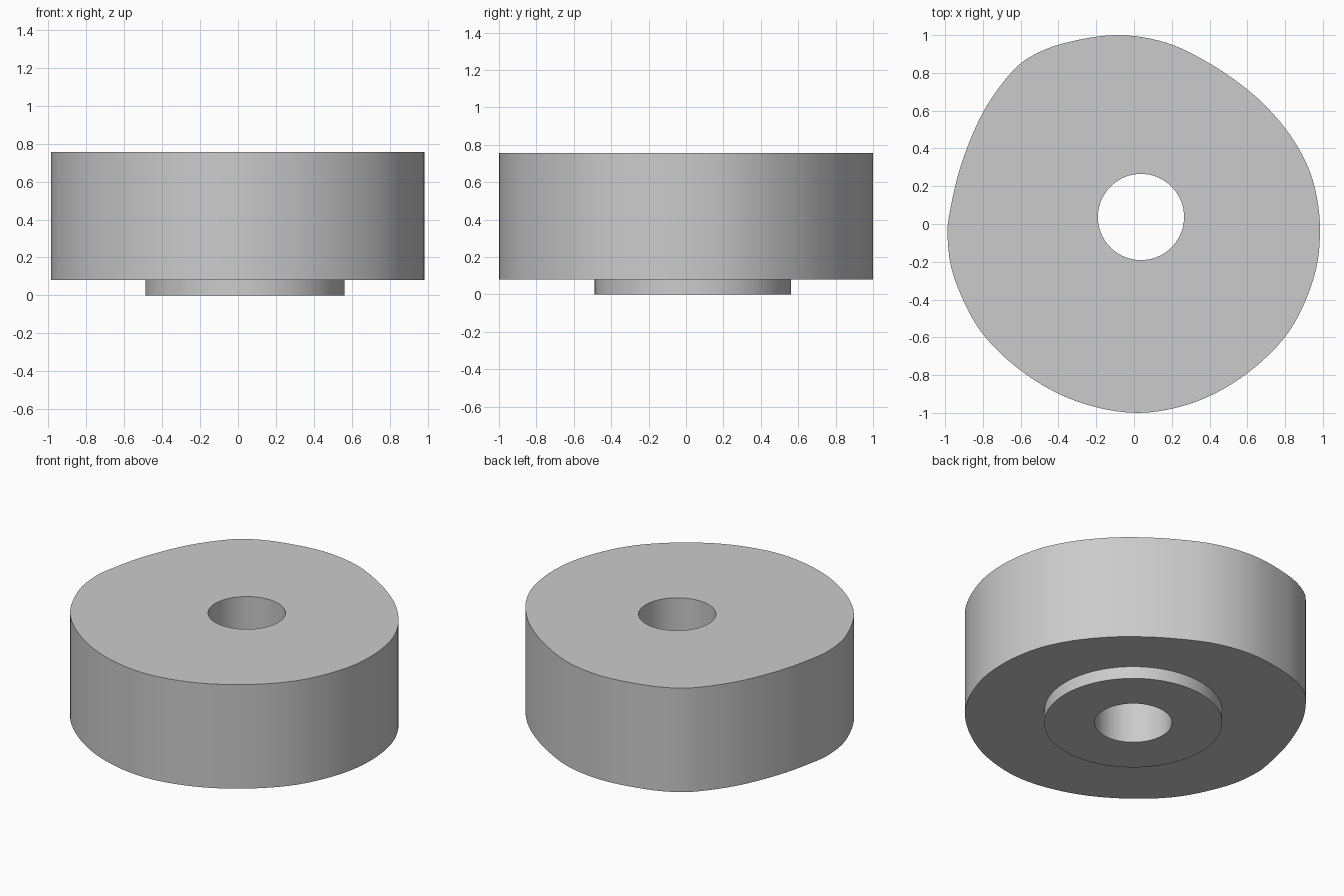
import bpy
import bmesh
import math
from mathutils import Vector

cube = bpy.data.objects.get("Cube")
if cube:
    bpy.data.objects.remove(cube, do_unlink=True)

STEPS = 6                       # samples between outline points
AXIS = Vector((0.037, 0.037))   # centre of bore and collar
BORE, COLLAR = 0.228, 0.525
BASE, SEAT, TOP = 0.0, 0.08, 0.757

# Lobed cam outline, counter-clockwise
OUTLINE = [Vector(p) for p in (
    (0.985, -0.03), (0.95, 0.22), (0.86, 0.42), (0.73, 0.59), (0.59, 0.72),
    (0.4, 0.85), (0.17, 0.96), (-0.09, 1.0), (-0.36, 0.96), (-0.54, 0.89),
    (-0.66, 0.79), (-0.8, 0.59), (-0.91, 0.33), (-0.97, 0.09), (-0.987, -0.07),
    (-0.95, -0.29), (-0.81, -0.57), (-0.58, -0.79), (-0.3, -0.94), (0.02, -1.0),
    (0.33, -0.94), (0.6, -0.79), (0.82, -0.57), (0.95, -0.29))]


def smooth_outline(points):
    """Closed spline through the outline points."""
    result = []
    n = len(points)
    for i in range(n):
        a, b, c, d = (points[(i + k) % n] for k in (-1, 0, 1, 2))
        for s in range(STEPS):
            t = s / STEPS
            result.append(0.5 * (2 * b + (c - a) * t
                                 + (2 * a - 5 * b + 4 * c - d) * t ** 2
                                 + (3 * b - a - 3 * c + d) * t ** 3))
    return result


rim = smooth_outline(OUTLINE)


def circle(radius):
    """Circle about the axis, with vertices in line with the rim."""
    return [AXIS + (p - AXIS).normalized() * radius for p in rim]


grey = bpy.data.materials.new("light_grey")
grey.use_nodes = True
grey.diffuse_color = (0.6, 0.6, 0.6, 1)
grey.node_tree.nodes["Principled BSDF"].inputs["Base Color"].default_value = (0.6, 0.6, 0.6, 1)


def loft(name, sections):
    """Skin a row of closed loops given as (points, height)."""
    bm = bmesh.new()
    loops = [[bm.verts.new((p.x, p.y, z)) for p in pts] for pts, z in sections]
    for lower, upper in zip(loops, loops[1:]):
        for i in range(len(lower)):
            j = (i + 1) % len(lower)
            bm.faces.new((lower[i], lower[j], upper[j], upper[i]))
    mesh = bpy.data.meshes.new(name)
    bm.to_mesh(mesh)
    bm.free()
    mesh.materials.append(grey)
    obj = bpy.data.objects.new(name, mesh)
    bpy.context.collection.objects.link(obj)
    bpy.ops.object.select_all(action="DESELECT")
    obj.select_set(True)
    bpy.context.view_layer.objects.active = obj
    bpy.ops.object.shade_smooth_by_angle(angle=math.radians(30))
    return obj


bore, collar = circle(BORE), circle(COLLAR)

# Cam disc: underside, rim, top face and bore wall
loft("cam_disc", [(collar, SEAT), (rim, SEAT), (rim, TOP), (bore, TOP), (bore, SEAT)])

# Collar under the disc, with the bore running through
loft("hub_collar", [(bore, SEAT), (bore, BASE), (collar, BASE), (collar, SEAT)])
